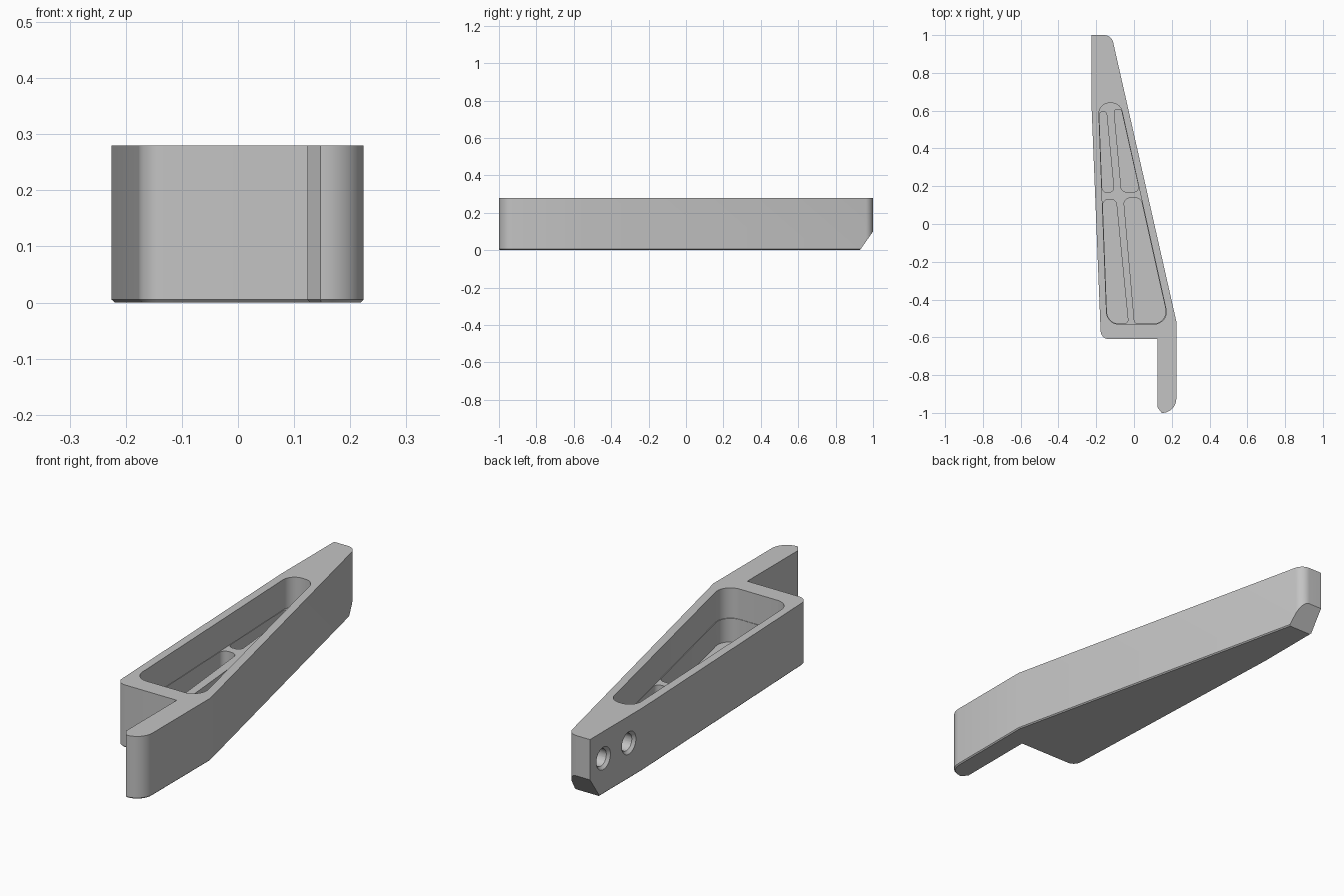
import bpy, bmesh, math
from mathutils import Vector, Matrix

if "Cube" in bpy.data.objects:
    bpy.data.objects.remove(bpy.data.objects["Cube"], do_unlink=True)

HEIGHT, RIB_TOP, FLOOR = 0.28, 0.145, 0.04

grey = bpy.data.materials.new("plain grey")
grey.use_nodes = True
colour = (0.55, 0.55, 0.55, 1)
grey.diffuse_color = colour
grey.node_tree.nodes["Principled BSDF"].inputs["Base Color"].default_value = colour


def rounded(corners, steps=10):
    """Outline from (x, y, radius) corners, with true arcs at the rounded ones."""
    points = []
    for i, (x, y, r) in enumerate(corners):
        p = Vector((x, y))
        if r == 0:
            points.append(p)
            continue
        a = (Vector(corners[i - 1][:2]) - p).normalized()
        b = (Vector(corners[(i + 1) % len(corners)][:2]) - p).normalized()
        half = a.angle(b) / 2
        centre = p + (a + b).normalized() * (r / math.sin(half))
        start = p + a * (r / math.tan(half)) - centre
        end = p + b * (r / math.tan(half)) - centre
        sweep = start.angle_signed(end)
        for k in range(steps + 1):
            t = -sweep * k / steps
            points.append(centre + Matrix.Rotation(t, 2) @ start)
    return points


def prism(outline, z0, z1):
    bm = bmesh.new()
    face = bm.faces.new([bm.verts.new((p.x, p.y, z0)) for p in outline])
    top = bmesh.ops.extrude_face_region(bm, geom=[face])["geom"]
    bmesh.ops.translate(bm, vec=(0, 0, z1 - z0),
                        verts=[v for v in top if isinstance(v, bmesh.types.BMVert)])
    bmesh.ops.recalc_face_normals(bm, faces=bm.faces)
    return bm


def make_object(name, bm):
    mesh = bpy.data.meshes.new(name)
    bm.to_mesh(mesh)
    bm.free()
    mesh.materials.append(grey)
    obj = bpy.data.objects.new(name, mesh)
    bpy.context.collection.objects.link(obj)
    return obj


def cut(target, bm):
    """Subtract a temporary cutter from the target."""
    cutter = make_object("cutter", bm)
    cutter.hide_render = True
    mod = target.modifiers.new("cut", 'BOOLEAN')
    mod.operation, mod.solver, mod.object = 'DIFFERENCE', 'EXACT', cutter
    bpy.context.view_layer.objects.active = target
    bpy.ops.object.modifier_apply(modifier=mod.name)
    bpy.data.objects.remove(cutter, do_unlink=True)


# Tapered body with the narrow tab
bm = prism(rounded([
    (-0.225, 1, 0), (-0.119, 1, 0.05), (0.224, -0.515, 0), (0.224, -1, 0.075),
    (0.147, -1, 0), (0.124, -0.97, 0), (0.124, -0.61, 0), (-0.175, -0.61, 0.045),
    (-0.225, 0.63, 0)]), 0, HEIGHT)

# Fine chamfer round the underside
lower = [e for e in bm.edges if all(v.co.z < 0.001 for v in e.verts)]
bmesh.ops.bevel(bm, geom=lower, offset=0.005, segments=1, affect='EDGES')

# Sloped cut under the rear end
res = bmesh.ops.bisect_plane(bm, geom=bm.verts[:] + bm.edges[:] + bm.faces[:],
                             plane_co=(0, 0.93, 0), plane_no=(0, 0.1, -0.07),
                             clear_outer=True)
bmesh.ops.edgeloop_fill(
    bm, edges=[e for e in res["geom_cut"] if isinstance(e, bmesh.types.BMEdge)])
bmesh.ops.recalc_face_normals(bm, faces=bm.faces)
body = make_object("bracket_body", bm)

# Main pocket, down to the top of the ribs
cut(body, prism(rounded([
    (-0.188, 0.64, 0.055), (-0.073, 0.64, 0.055),
    (0.187, -0.53, 0.065), (-0.143, -0.53, 0.065)]), RIB_TOP, HEIGHT + 0.1))

# Four deeper slots, leaving crossing ribs between them
slots = [
    [(-0.184, 0.595, 0.018), (-0.146, 0.595, 0.018),
     (-0.105, 0.168, 0.025), (-0.168, 0.168, 0.025)],
    [(-0.106, 0.606, 0.015), (-0.068, 0.606, 0.015),
     (0.03, 0.17, 0.025), (-0.066, 0.17, 0.025)],
    [(-0.166, 0.13, 0.03), (-0.095, 0.13, 0.03),
     (-0.03, -0.528, 0.02), (-0.141, -0.528, 0.065)],
    [(-0.055, 0.137, 0.03), (0.036, 0.137, 0.03),
     (0.184, -0.528, 0.065), (0.003, -0.528, 0.02)],
]
for corners in slots:
    cut(body, prism(rounded(corners), FLOOR, HEIGHT + 0.05))

# Two blind countersunk screw holes in the side face
for y in (0.905, 0.725):
    for r_out, r_in, x0, x1 in ((0.038, 0.038, -0.3, -0.14), (0.06, 0.036, -0.235, -0.211)):
        bm = bmesh.new()
        place = Matrix.Translation(((x0 + x1) / 2, y, 0.16)) @ Matrix.Rotation(math.pi / 2, 4, 'Y')
        bmesh.ops.create_cone(bm, cap_ends=True, segments=32, radius1=r_out,
                              radius2=r_in, depth=x1 - x0, matrix=place)
        cut(body, bm)

# Smooth rounded walls, crisp edges
bpy.ops.object.select_all(action='DESELECT')
body.select_set(True)
bpy.context.view_layer.objects.active = body
bpy.ops.object.shade_smooth_by_angle(angle=math.radians(25))
